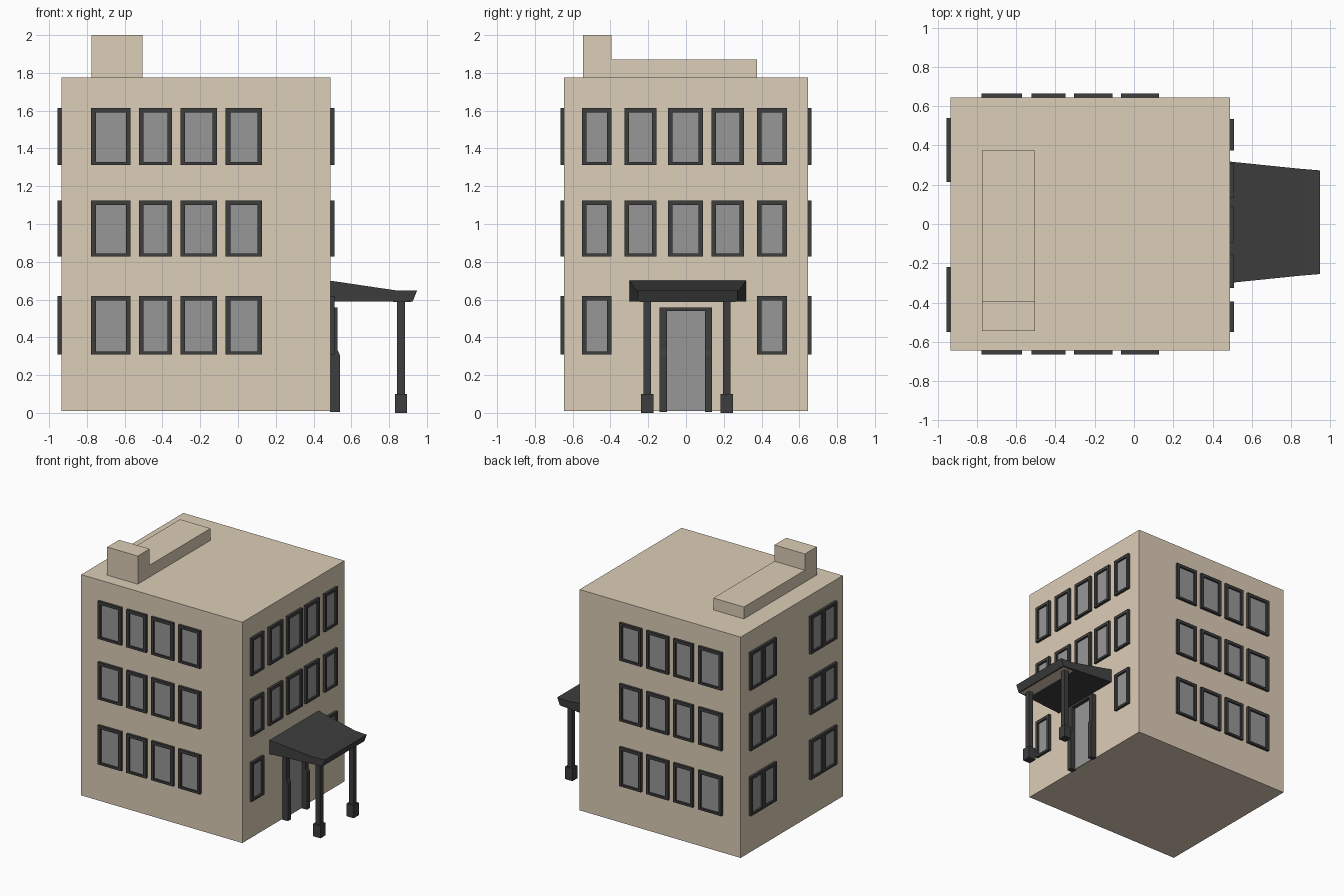
import bpy, bmesh

if "Cube" in bpy.data.objects:
    bpy.data.objects.remove(bpy.data.objects["Cube"])


def material(name, r, g, b):
    m = bpy.data.materials.new(name)
    m.diffuse_color = (r, g, b, 1)
    m.use_nodes = True
    m.node_tree.nodes["Principled BSDF"].inputs["Base Color"].default_value = m.diffuse_color
    return m


WALL = material("beige_plaster", 0.72, 0.61, 0.475)
DARK = material("dark_trim", 0.048, 0.048, 0.048)
GLASS = material("grey_glass", 0.31, 0.31, 0.31)


def finish(bm, name, mat):
    bmesh.ops.recalc_face_normals(bm, faces=bm.faces)
    me = bpy.data.meshes.new(name)
    bm.to_mesh(me)
    bm.free()
    me.materials.append(mat)
    ob = bpy.data.objects.new(name, me)
    bpy.context.collection.objects.link(ob)
    return ob


def loft(bm, loops, cap=True, closed=False):
    """Skin a series of equal-length point loops."""
    rings = [[bm.verts.new(p) for p in lp] for lp in loops]
    pairs = list(zip(rings, rings[1:]))
    if closed:
        pairs.append((rings[-1], rings[0]))
    for a, b in pairs:
        n = len(a)
        for i in range(n):
            bm.faces.new((a[i], a[(i + 1) % n], b[(i + 1) % n], b[i]))
    if cap:
        bm.faces.new(rings[0])
        bm.faces.new(rings[-1])


def rect(to_world, u0, u1, v0, v1, d):
    return [to_world(u, v, d) for u, v in ((u0, v0), (u1, v0), (u1, v1), (u0, v1))]


def box(name, mat, x0, x1, y0, y1, z0, z1):
    bm = bmesh.new()
    ident = lambda u, v, d: (u, v, d)
    loft(bm, [rect(ident, x0, x1, y0, y1, z) for z in (z0, z1)])
    return finish(bm, name, mat)


# Main block and roof blocks
box("building_body", WALL, -0.935, 0.49, -0.645, 0.645, 0.01, 1.775)
box("roof_low_block", WALL, -0.775, -0.505, -0.395, 0.375, 1.775, 1.87)
box("roof_chimney", WALL, -0.775, -0.505, -0.545, -0.395, 1.775, 2.0)

# Windows: each wall maps (along, up, outward) to world space
FLOORS = [(0.308, 0.62), (0.828, 1.125), (1.312, 1.613)]
LONG = [(-0.777, -0.57), (-0.523, -0.35), (-0.305, -0.11), (-0.065, 0.127)]
ENTRY = [(-0.55, -0.395), (-0.325, -0.155), (-0.095, 0.09), (0.135, 0.308), (0.375, 0.535)]
PAIRS = [(-0.55, -0.22), (0.215, 0.54)]
WALLS = {
    "front": (lambda u, v, d: (u, -0.645 - d, v), [LONG] * 3),
    "back": (lambda u, v, d: (u, 0.645 + d, v), [LONG] * 3),
    "right": (lambda u, v, d: (0.49 + d, u, v), [[ENTRY[0], ENTRY[4]], ENTRY, ENTRY]),
    "left": (lambda u, v, d: (-0.935 - d, u, v), [PAIRS] * 3),
}
OUT, EDGE = 0.02, 0.024
for side, (tw, rows) in WALLS.items():
    frames, panes = bmesh.new(), bmesh.new()
    for (z0, z1), row in zip(FLOORS, rows):
        for a, b in row:
            outer = (a, b, z0, z1)
            inner = (a + EDGE, b - EDGE, z0 + 0.017, z1 - 0.024)
            loft(frames, [rect(tw, *outer, 0), rect(tw, *outer, OUT),
                          rect(tw, *inner, OUT), rect(tw, *inner, 0)], cap=False, closed=True)
            loft(panes, [rect(tw, *inner, d) for d in (0, 0.006)])
            if side == "left":  # centre post of the double windows
                m = (a + b) / 2
                post = (m - 0.022, m + 0.022, inner[2], inner[3])
                loft(frames, [rect(tw, *post, d) for d in (0, OUT)])
    finish(frames, side + "_window_frames", DARK)
    finish(panes, side + "_window_panes", GLASS)

# Door with stepped jambs
box("door_panel", GLASS, 0.488, 0.498, -0.1, 0.1, 0.01, 0.54)
box("door_header", DARK, 0.488, 0.528, -0.1, 0.1, 0.54, 0.558)
JAMB = [(0.488, 0.005), (0.54, 0.005), (0.54, 0.305), (0.528, 0.33), (0.528, 0.558), (0.488, 0.558)]
for name, y0, y1 in (("left", -0.14, -0.1), ("right", 0.1, 0.137)):
    bm = bmesh.new()
    loft(bm, [[(x, y, z) for x, z in JAMB] for y in (y0, y1)])
    finish(bm, name + "_door_jamb", DARK)

# Porch roof: side profile (x, z, half width) tapering outward
ROOF = [(0.488, 0.59, 0.309), (0.925, 0.59, 0.264), (0.948, 0.648, 0.264),
        (0.84, 0.648, 0.273), (0.488, 0.70, 0.309)]
bm = bmesh.new()
loft(bm, [[(x, 0.009 + s * w, z) for x, z, w in ROOF] for s in (-1, 1)])
finish(bm, "porch_roof", DARK)
box("porch_soffit", WALL, 0.82, 0.915, -0.245, 0.262, 0.588, 0.592)

# Porch posts on plinths
for name, y in (("left", -0.204), ("right", 0.216)):
    box(name + "_post", DARK, 0.843, 0.883, y - 0.02, y + 0.02, 0.1, 0.59)
    box(name + "_post_plinth", DARK, 0.83, 0.895, y - 0.033, y + 0.033, 0.0, 0.1)
